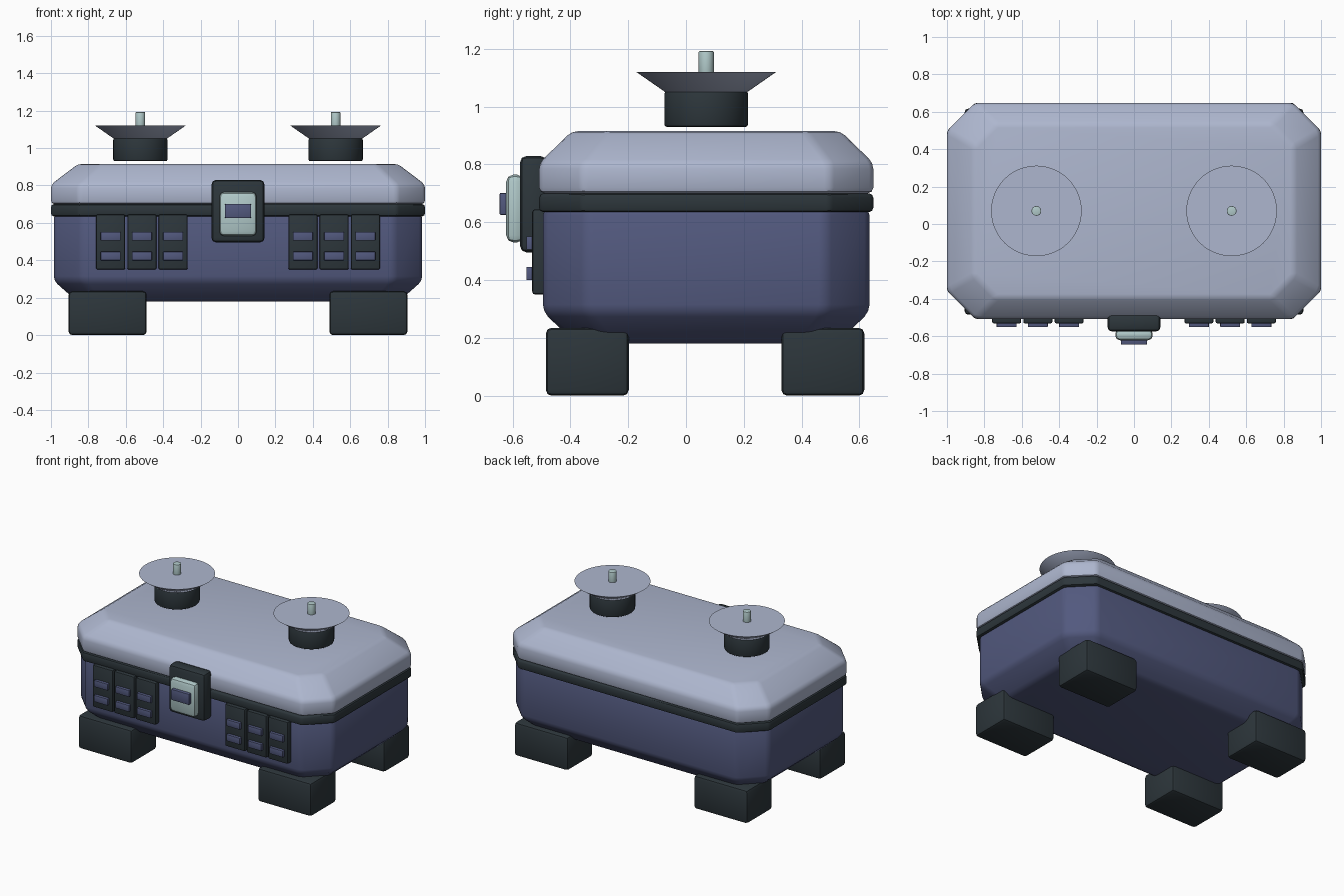
import bpy, bmesh, math
from mathutils import Matrix, Vector

if "Cube" in bpy.data.objects:
    bpy.data.objects.remove(bpy.data.objects["Cube"], do_unlink=True)

MID_Y = 0.07  # depth centre of the case


def material(name, rgb):
    m = bpy.data.materials.new(name)
    m.use_nodes = True
    m.diffuse_color = (*rgb, 1)
    m.node_tree.nodes["Principled BSDF"].inputs["Base Color"].default_value = (*rgb, 1)
    return m


lilac = material("pale lilac", (0.42, 0.47, 0.62))
indigo = material("muted indigo", (0.085, 0.1, 0.21))
charcoal = material("charcoal", (0.026, 0.037, 0.044))
mint = material("pale mint", (0.44, 0.59, 0.59))


def finish(name, bm, mat, bevel=0, segments=2, min_angle=20):
    """Round the edges, then turn the mesh into a smooth-shaded object."""
    bmesh.ops.recalc_face_normals(bm, faces=bm.faces)
    if bevel:
        edges = [e for e in bm.edges if e.calc_face_angle(0) > math.radians(min_angle)]
        bmesh.ops.bevel(bm, geom=edges, offset=bevel, segments=segments,
                        profile=0.5, affect='EDGES', clamp_overlap=True)
    mesh = bpy.data.meshes.new(name)
    bm.to_mesh(mesh)
    bm.free()
    mesh.materials.append(mat)
    obj = bpy.data.objects.new(name, mesh)
    bpy.context.collection.objects.link(obj)
    bpy.ops.object.select_all(action='DESELECT')
    obj.select_set(True)
    bpy.context.view_layer.objects.active = obj
    bpy.ops.object.shade_smooth_by_angle(angle=math.radians(40))
    return obj


def box(name, lo, hi, mat, bevel):
    lo, hi = Vector(lo), Vector(hi)
    bm = bmesh.new()
    bmesh.ops.create_cube(bm, size=1, matrix=Matrix.Translation((lo + hi) / 2)
                          @ Matrix.Diagonal((*(hi - lo), 1)))
    return finish(name, bm, mat, bevel)


def octagon_stack(name, sections, mat, bevel, segments=2):
    """Loft cut-corner rectangles; each section is (z, half x, half y, corner cut)."""
    bm = bmesh.new()
    rings = []
    for z, hx, hy, c in sections:
        corners = [(hx, c - hy), (hx, hy - c), (hx - c, hy), (c - hx, hy),
                   (-hx, hy - c), (-hx, c - hy), (c - hx, -hy), (hx - c, -hy)]
        rings.append([bm.verts.new((x, y + MID_Y, z)) for x, y in corners])
    for a, b in zip(rings, rings[1:]):
        for i in range(8):
            j = (i + 1) % 8
            bm.faces.new((a[i], a[j], b[j], b[i]))
    bm.faces.new(rings[0])
    bm.faces.new(rings[-1])
    return finish(name, bm, mat, bevel, segments)


def cone(name, x, z0, z1, r0, r1, mat, bevel=0, sides=48):
    bm = bmesh.new()
    bmesh.ops.create_cone(bm, cap_ends=True, segments=sides, radius1=r0, radius2=r1,
                          depth=z1 - z0,
                          matrix=Matrix.Translation((x, MID_Y, (z0 + z1) / 2)))
    return finish(name, bm, mat, bevel)


# Case: lower shell, seal band and lid
octagon_stack("lower_shell", [(0.18, 0.86, 0.45, 0.11), (0.29, 0.985, 0.565, 0.15),
                              (0.65, 0.985, 0.565, 0.15)], indigo, 0.025)
octagon_stack("seal_band", [(0.635, 1.0, 0.578, 0.15), (0.70, 1.0, 0.578, 0.15)],
              charcoal, 0.015)
octagon_stack("lid", [(0.70, 1.0, 0.578, 0.15), (0.805, 1.0, 0.578, 0.15),
                      (0.915, 0.855, 0.465, 0.12)], lilac, 0.02)

# Front latch
box("latch_base", (-0.142, -0.575, 0.495), (0.142, -0.48, 0.83), charcoal, 0.025)
box("latch_plate", (-0.1, -0.622, 0.53), (0.1, -0.56, 0.765), mint, 0.025)
box("latch_button", (-0.07, -0.645, 0.625), (0.07, -0.6, 0.702), indigo, 0.006)

for side, s in (("left", 1), ("right", -1)):
    # Feet
    for end, y in (("front", -0.485), ("back", 0.33)):
        x = s * 0.697
        box(f"{end}_{side}_foot", (x - 0.209, y, 0), (x + 0.209, y + 0.287, 0.235),
            charcoal, 0.02)

    # Switch panels with two switches each
    for i in range(3):
        x = s * (0.347 + 0.167 * i)
        box(f"{side}_switch_panel_{i + 1}", (x - 0.078, -0.532, 0.35),
            (x + 0.078, -0.48, 0.645), charcoal, 0.01)
        for row, z in (("lower", 0.4), ("upper", 0.505)):
            box(f"{side}_{row}_switch_{i + 1}", (x - 0.053, -0.552, z),
                (x + 0.053, -0.51, z + 0.046), indigo, 0.003)

    # Turntable: drum, flared dish and spindle
    x = s * 0.522
    cone(f"{side}_drum", x, 0.93, 1.053, 0.145, 0.145, charcoal, 0.009)
    cone(f"{side}_dish", x, 1.049, 1.12, 0.14, 0.242, lilac)
    cone(f"{side}_spindle", x, 1.1, 1.192, 0.026, 0.026, mint, 0.003, 24)
